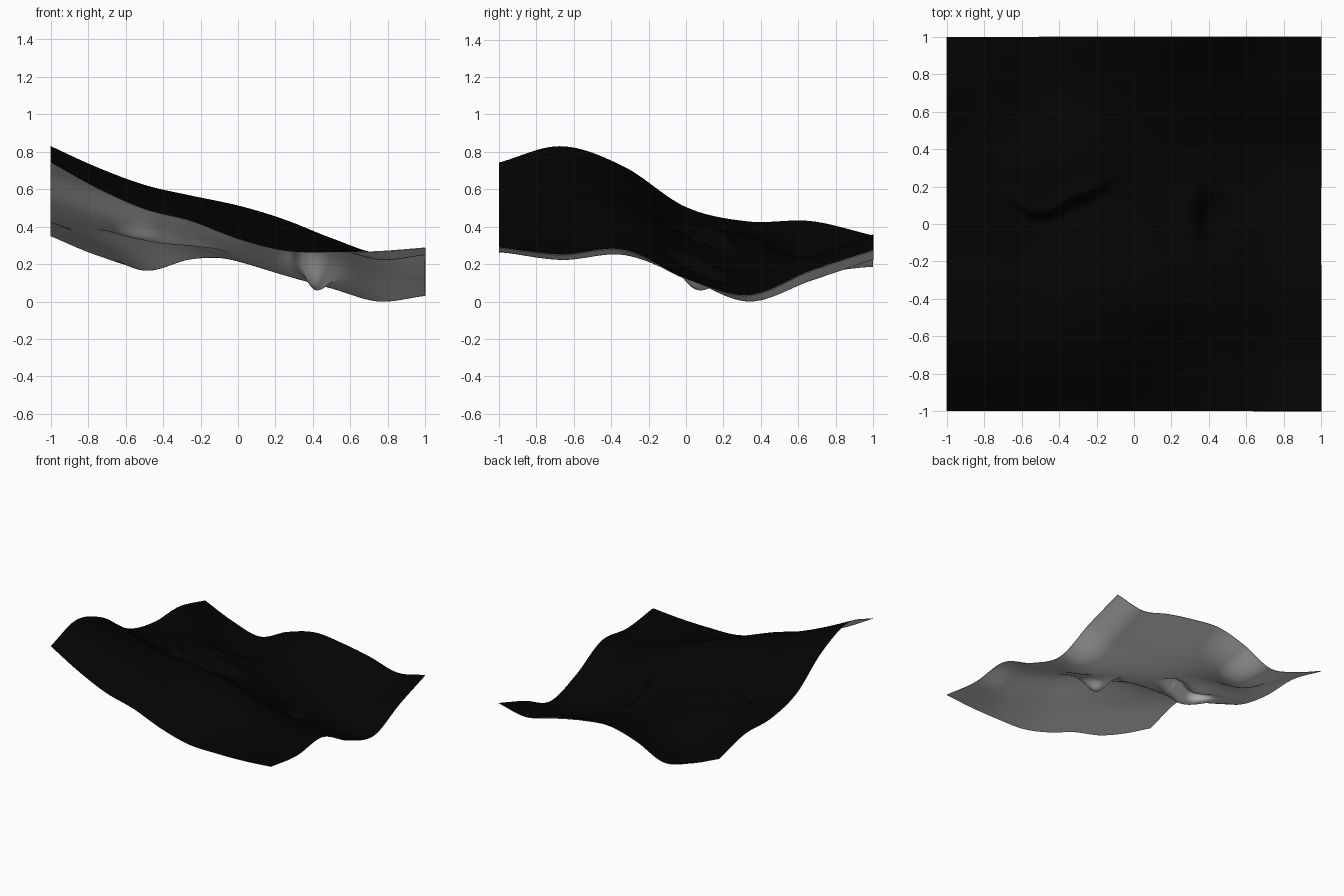
import bpy, bmesh, math

if "Cube" in bpy.data.objects:
    bpy.data.objects.remove(bpy.data.objects["Cube"])

# Coarse control heights: rows y = -1 .. 1 (7 rows), columns x = -1 .. 1 (9 columns)
HEIGHTS = [
    [.743, .605, .495, .43, .335, .272, .265, .27, .289],
    [.83, .715, .615, .54, .45, .355, .30, .228, .252],
    [.722, .65, .585, .55, .508, .435, .335, .255, .277],
    [.505, .425, .355, .35, .32, .25, .205, .14, .123],
    [.428, .365, .355, .31, .225, .145, .075, .005, .035],
    [.43, .30, .18, .23, .24, .20, .15, .115, .165],
    [.353, .25, .19, .295, .357, .335, .29, .228, .275],
]
N = 160            # cells per side
THICK = 0.004


def spline(vals, t):
    """Smooth curve through evenly spaced values, t in 0..1."""
    p = [2 * vals[0] - vals[1]] + vals + [2 * vals[-1] - vals[-2]]
    s = t * (len(vals) - 1)
    i = min(int(s), len(vals) - 2)
    f = s - i
    a, b, c, d = p[i:i + 4]
    return b + .5 * f * (c - a + f * (2*a - 5*b + 4*c - d + f * (3*(b - c) + d - a)))


def height(x, y):
    z = spline([spline(row, (x + 1) / 2) for row in HEIGHTS], (y + 1) / 2)
    # wavy two-lobed lip that steps up towards the back
    yc = .08 - .05 * math.cos(4 * math.pi * (x + .5)) + .9 * max(0, x + .25)
    t = (y - yc) / (.06 if y > yc else .07)
    z += (.14 if t > 0 else .07) * t * math.exp(-t * t - ((x + .39) / .26) ** 4)
    # bowl that hangs below the sheet, with a steep left wall
    s = (x - .335) / (.12 if x > .335 else .06)
    z -= (.30 if s > 0 else .07) * s * math.exp(-s * s - ((y - .05) / .12) ** 2)
    return z


def material(name, value):
    m = bpy.data.materials.new(name)
    m.diffuse_color = (value, value, value, 1)
    m.use_nodes = True
    m.node_tree.nodes["Principled BSDF"].inputs["Base Color"].default_value = m.diffuse_color
    return m


# Rolling terrain sheet
bm = bmesh.new()
grid = [[bm.verts.new((-1 + 2*i/N, -1 + 2*j/N, height(-1 + 2*i/N, -1 + 2*j/N)))
         for i in range(N + 1)] for j in range(N + 1)]
for j in range(N):
    for i in range(N):
        bm.faces.new((grid[j][i], grid[j][i+1], grid[j+1][i+1], grid[j+1][i]))
mesh = bpy.data.meshes.new("terrain_sheet")
bm.to_mesh(mesh)
bm.free()
terrain = bpy.data.objects.new("terrain_sheet", mesh)
bpy.context.collection.objects.link(terrain)
mesh.materials.append(material("black top", .001))
mesh.materials.append(material("light grey underside", .65))

# Thin shell: grey underside and rim
bpy.context.view_layer.objects.active = terrain
terrain.select_set(True)
mod = terrain.modifiers.new("thickness", 'SOLIDIFY')
mod.thickness = THICK
mod.offset = -1
mod.material_offset = 1
mod.material_offset_rim = 1
bpy.ops.object.modifier_apply(modifier=mod.name)
bpy.ops.object.shade_smooth_by_angle(angle=math.radians(60))

# Rest on z = 0
low = min(v.co.z for v in terrain.data.vertices)
for v in terrain.data.vertices:
    v.co.z -= low
